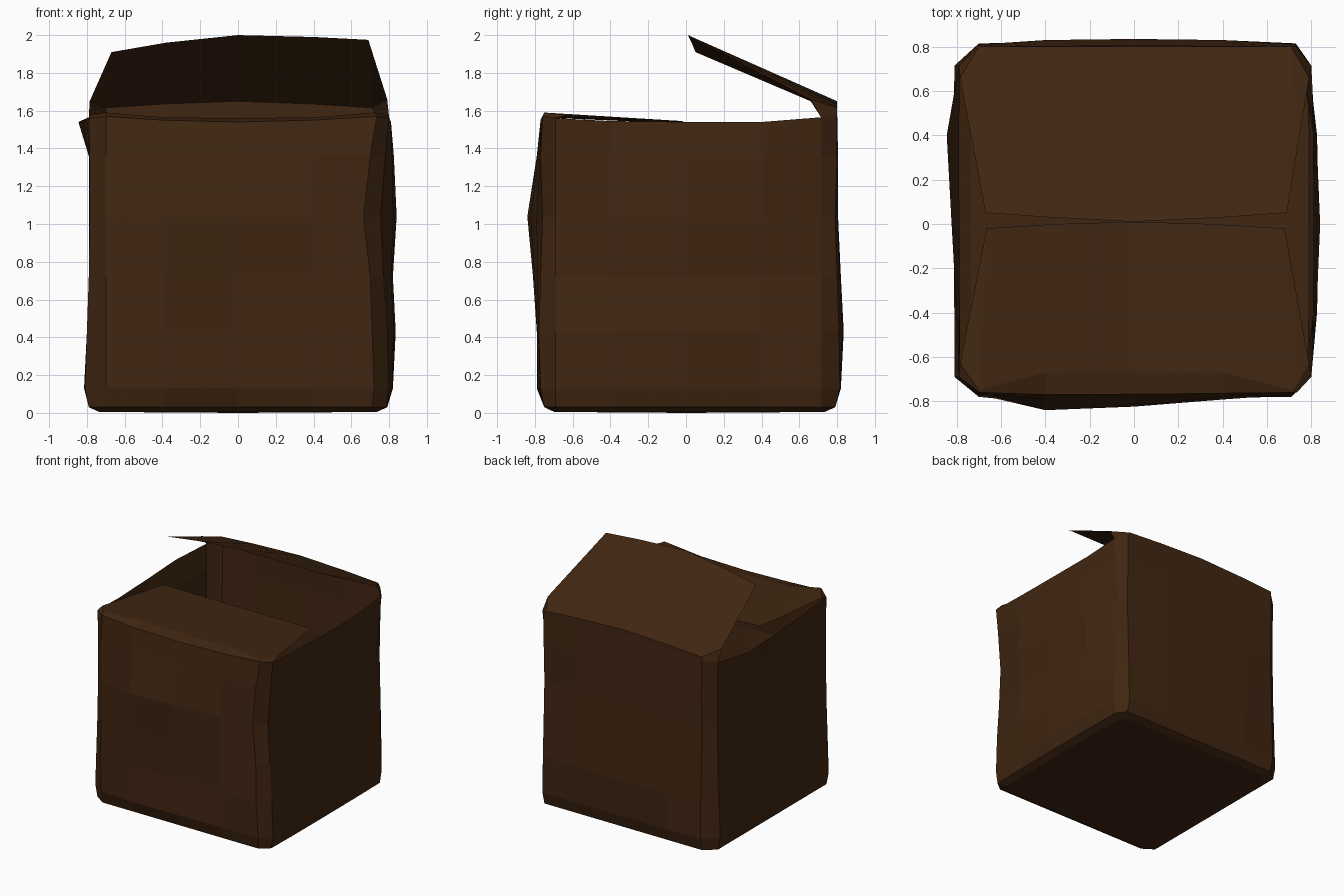
import bpy, bmesh

if "Cube" in bpy.data.objects:
    bpy.data.objects.remove(bpy.data.objects["Cube"])

card = bpy.data.materials.new("dark brown cardboard")
card.diffuse_color = (0.052, 0.0195, 0.0058, 1)
card.use_nodes = True
card.node_tree.nodes["Principled BSDF"].inputs["Base Color"].default_value = card.diffuse_color


def make_object(name, bm):
    bmesh.ops.remove_doubles(bm, verts=bm.verts, dist=0.0005)
    bmesh.ops.recalc_face_normals(bm, faces=bm.faces)
    mesh = bpy.data.meshes.new(name)
    bm.to_mesh(mesh)
    bm.free()
    mesh.materials.append(card)
    obj = bpy.data.objects.new(name, mesh)
    bpy.context.collection.objects.link(obj)
    return obj


def bridge(bm, a, b, closed):
    n = len(a)
    for i in range(n if closed else n - 1):
        j = (i + 1) % n
        bm.faces.new((a[i], a[j], b[j], b[i]))


# Box levels: z, then corner and middle distance of front, right, back, left,
# then the x where the front wall meets its right chamfer
LEVELS = [
    (0.03, .75, .75, .785, .79, .79, .79, .79, .79, .71),
    (0.13, .77, .79, .80, .82, .815, .82, .81, .815, .72),
    (0.43, .78, .79, .79, .835, .81, .835, .80, .80, .71),
    (0.72, .77, .81, .77, .82, .80, .82, .79, .79, .70),
    (1.04, .76, .84, .755, .84, .79, .805, .785, .79, .665),
    (1.36, .77, .79, .78, .825, .80, .805, .785, .79, .70),
    (1.55, .76, .77, .80, .81, .80, .80, .79, .845, .735),
]
# How much of each wall's bulge lands on its three inner columns
BULGE = [(1, .8, .4), (.8, 1, .8), (.8, 1, .8), (1, .6, .2)]
RIM_Z = [1.57, 1.55, 1.54, 1.55, 1.57, 1.56, 1.545, 1.54, 1.54, 1.565,
         1.58, 1.60, 1.60, 1.60, 1.58, 1.565, 1.54, 1.54, 1.545, 1.56]


def ring(level):
    z, f, fm, r, rm, b, bm_, l, lm, fx = level
    pts = []
    walls = [((-.70, fx), f, fm), ((-.69, .715), r, rm),
             ((-.73, .70), b, bm_), ((-.715, .69), l, lm)]
    for k, ((t0, t1), corner, mid) in enumerate(walls):
        ts = (t0, -.4, 0, .4, t1)
        for t, w in zip(ts, (0, *BULGE[k], 0)):
            d = corner + (mid - corner) * w
            pts.append([(t, -d, z), (d, t, z), (-t, d, z), (-d, -t, z)][k])
    return pts


# Chamfered, slightly dented open box
rings = [ring(lv) for lv in LEVELS]
rings[-1] = [(x, y, z) for (x, y, _), z in zip(rings[-1], RIM_Z)]
bottom = [(x * .93, y * .93, 0.005) for x, y, _ in rings[0]]
bm = bmesh.new()
loops = [[bm.verts.new(p) for p in r] for r in [bottom] + rings]
for a, b in zip(loops, loops[1:]):
    bridge(bm, a, b, True)
floor_mid = bm.verts.new((0, 0, 0))
for i in range(20):
    bm.faces.new((loops[0][(i + 1) % 20], loops[0][i], floor_mid))
make_object("box_body", bm)


def flap(name, hinge, crease, tip):
    # the tip has five columns; its ends serve the chamfer columns too
    tip = [tip[0]] + tip + [tip[-1]]
    bm = bmesh.new()
    rows = [[bm.verts.new(p) for p in row] for row in (hinge, crease)]
    bridge(bm, rows[0], rows[1], False)
    ends = [bm.verts.new(p) for p in tip[1:-1]]
    ends = [ends[0]] + ends + [ends[-1]]
    for i in range(6):
        quad = [rows[1][i], rows[1][i + 1], ends[i + 1], ends[i]]
        bm.faces.new(list(dict.fromkeys(quad)))
    make_object(name, bm)


top = rings[-1]
# Front flap, folded shut
flap("front_flap", [top[19]] + top[0:6],
     [(-.785, -.63, 1.575), (-.70, -.75, 1.59), (-.4, -.67, 1.565),
      (0, -.665, 1.56), (.4, -.67, 1.565), (.72, -.75, 1.59), (.79, -.63, 1.575)],
     [(-.665, -.02, 1.545), (-.35, 0, 1.535), (0, .01, 1.53),
      (.35, 0, 1.535), (.68, -.02, 1.545)])

# Back flap, half raised
flap("back_flap", top[9:16],
     [(.79, .66, 1.66), (.71, .80, 1.615), (.4, .80, 1.635),
      (0, .80, 1.65), (-.4, .80, 1.635), (-.70, .80, 1.615), (-.785, .66, 1.65)],
     [(.69, .05, 1.975), (.4, .03, 1.99), (0, .01, 2.0),
      (-.38, .03, 1.96), (-.67, .05, 1.91)])
